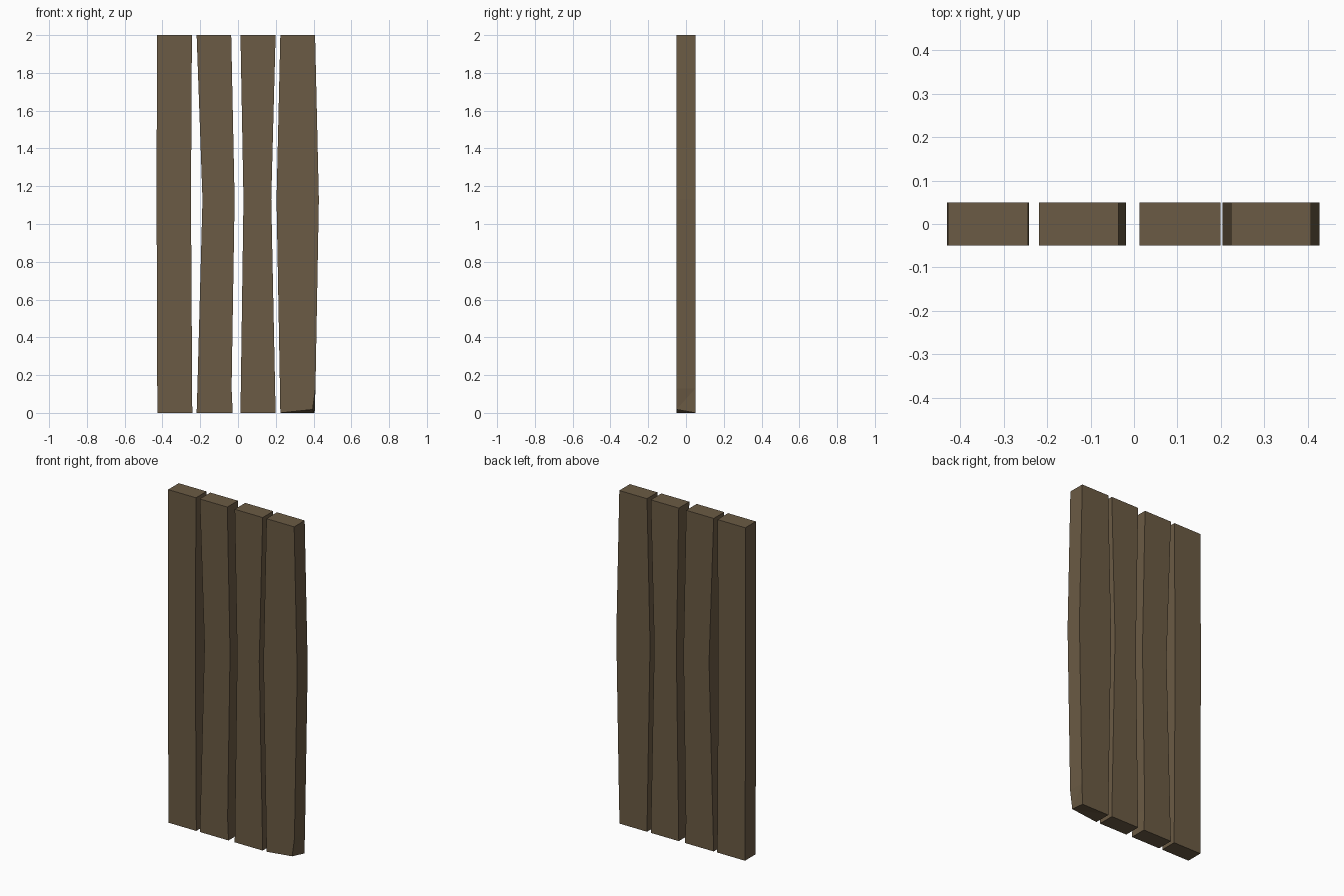
import bpy, bmesh

if "Cube" in bpy.data.objects:
    bpy.data.objects.remove(bpy.data.objects["Cube"])

# One weathered-wood colour
wood = bpy.data.materials.new("brown_wood")
wood.diffuse_color = (0.147, 0.104, 0.058, 1)
wood.use_nodes = True
wood.node_tree.nodes["Principled BSDF"].inputs["Base Color"].default_value = wood.diffuse_color

HALF_DEPTH = 0.05


def plank(name, rings, chip=None):
    """Loft a board through (z, left x, right x) rings; chip moves the bottom front right corner."""
    bm = bmesh.new()
    loops = []
    for z, l, r in rings:
        loops.append([bm.verts.new((x, y, z)) for x, y in (
            (l, -HALF_DEPTH), (r, -HALF_DEPTH), (r, HALF_DEPTH), (l, HALF_DEPTH))])
    if chip:
        loops[0][1].co = chip
    for a, b in zip(loops, loops[1:]):
        for i in range(4):
            j = (i + 1) % 4
            bm.faces.new((a[i], a[j], b[j], b[i]))
    bm.faces.new(loops[0][::-1])
    bm.faces.new(loops[-1])
    if chip:  # the chipped end is no longer flat
        bmesh.ops.connect_verts_nonplanar(bm, angle_limit=0.001, faces=bm.faces[:])
    bmesh.ops.recalc_face_normals(bm, faces=bm.faces[:])
    me = bpy.data.meshes.new(name)
    bm.to_mesh(me)
    bm.free()
    me.materials.append(wood)
    bpy.context.collection.objects.link(bpy.data.objects.new(name, me))


# Four uneven boards, left to right
plank("plank_far_left", [(0, -0.427, -0.242), (1.13, -0.431, -0.249), (2, -0.429, -0.244)])
plank("plank_mid_left", [(0, -0.219, -0.028), (0.13, -0.215, -0.034),
                         (1.13, -0.188, -0.018), (2, -0.219, -0.036)])
plank("plank_mid_right", [(0, 0.013, 0.199), (1.13, 0.029, 0.176), (2, 0.013, 0.199)])
plank("plank_far_right", [(0, 0.224, 0.406), (0.13, 0.222, 0.41),
                          (1.13, 0.204, 0.428), (2, 0.224, 0.408)],
      chip=(0.395, -HALF_DEPTH, 0.018))
